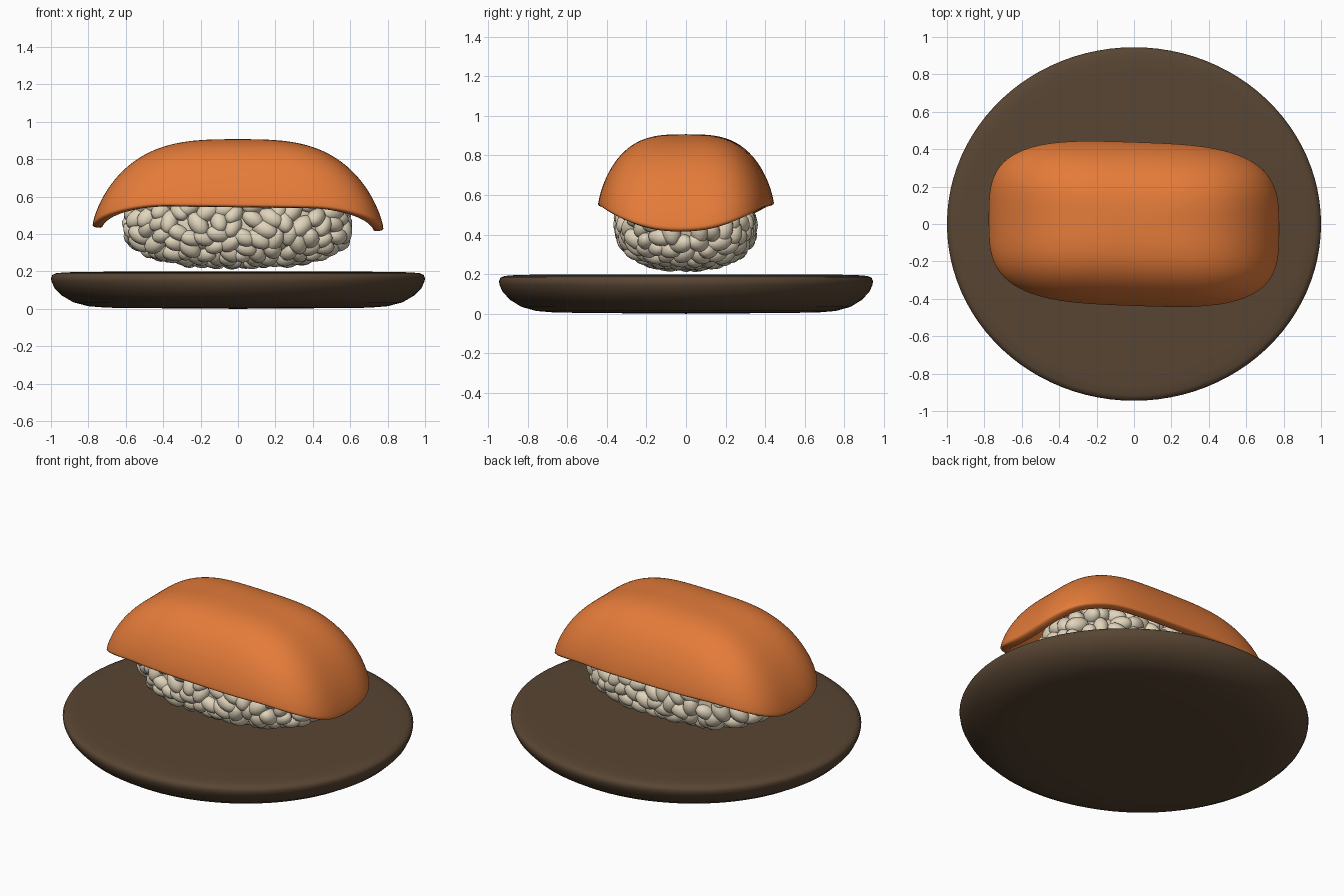
import bpy, bmesh, random
from math import sin, cos, pi, copysign
from mathutils import Vector, Matrix

random.seed(4)
if "Cube" in bpy.data.objects:
    bpy.data.objects.remove(bpy.data.objects["Cube"])


def material(name, rgb):
    m = bpy.data.materials.new(name)
    m.use_nodes = True
    m.diffuse_color = (*rgb, 1)
    m.node_tree.nodes["Principled BSDF"].inputs["Base Color"].default_value = (*rgb, 1)
    return m


def finish(bm, name, mat):
    bmesh.ops.recalc_face_normals(bm, faces=bm.faces)
    for f in bm.faces:
        f.smooth = True
    mesh = bpy.data.meshes.new(name)
    bm.to_mesh(mesh)
    bm.free()
    mesh.materials.append(mat)
    ob = bpy.data.objects.new(name, mesh)
    bpy.context.collection.objects.link(ob)
    return ob


def power(v, e):
    return copysign(abs(v) ** e, v)


def ring_surface(rings, segments, point):
    """Rings of points around a centre point; point(ring, angle) -> position."""
    bm = bmesh.new()
    centre = bm.verts.new(point(rings[0], 0))
    loops = [[bm.verts.new(point(r, 2 * pi * i / segments)) for i in range(segments)]
             for r in rings[1:]]
    for i in range(segments):
        j = (i + 1) % segments
        bm.faces.new((centre, loops[0][i], loops[0][j]))
        for a, b in zip(loops, loops[1:]):
            bm.faces.new((a[i], b[i], b[j], a[j]))
    return bm, loops


orange = material("salmon orange", (0.78, 0.2, 0.042))
cream = material("rice cream", (0.75, 0.66, 0.5))
brown = material("dark wood brown", (0.098, 0.06, 0.033))

# Oval plate, turned from a profile of (radius, height)
profile = [(0, 0), (0.4, 0.003), (0.7, 0.006), (0.8, 0.014), (0.88, 0.035), (0.94, 0.07),
           (0.98, 0.11), (0.997, 0.145), (1, 0.165), (0.992, 0.182), (0.97, 0.191),
           (0.92, 0.195), (0.8, 0.198), (0.4, 0.199)]
bm, loops = ring_surface(profile, 96, lambda p, a: (p[0] * cos(a), 0.945 * p[0] * sin(a), p[1]))
bm.faces.new(loops[-1])
finish(bm, "plate", brown)


# Fish slice: a domed sheet with a rounded oblong outline and drooping ends
def fish_point(u, a):
    s = 1 - (1 - u) ** 2
    ox, oy = 0.78 * power(cos(a), 0.6), 0.44 * power(sin(a), 0.6)
    edge = 0.545 - 0.12 * max(0, 1 - (oy / 0.42) ** 2) - 0.012 * ox
    drop = 1 - max(0, 1 - s ** 3.2) ** 0.7
    x, y = ox * s, oy * s
    return x, y - 0.035 * x, 0.907 - (0.907 - edge) * drop


bm, loops = ring_surface([i / 18 for i in range(19)], 72, fish_point)
fish = finish(bm, "fish_slice", orange)
solid = fish.modifiers.new("thickness", "SOLIDIFY")
solid.thickness = 0.055
solid.offset = -1
smooth = fish.modifiers.new("soft_edges", "SUBSURF")
smooth.levels = smooth.render_levels = 1

# Rice core that closes the gaps between grains
size = Vector((0.57, 0.315, 0.175))
middle = Vector((0, 0, 0.435))


def rice_surface(n):
    e = Vector((power(n.x, 0.8), power(n.y, 0.85), power(n.z, 0.8)))
    return Vector((e.x * size.x, e.y * size.y, e.z * size.z * (1.4 if n.z > 0 else 1)))


bm = bmesh.new()
bmesh.ops.create_icosphere(bm, subdivisions=4, radius=1)
for v in bm.verts:
    v.co = middle + rice_surface(v.co.normalized()) * 0.99
finish(bm, "rice_core", cream)

# Rice grains scattered evenly over the core, lying along its surface
spots = []
for _ in range(5000):
    n = Vector([random.gauss(0, 1) for k in range(3)]).normalized()
    p = rice_surface(n)
    if all((p - q).length > 0.062 for q in spots):
        spots.append(p)
bm = bmesh.new()
for p in spots:
    out = Vector([p[k] / size[k] ** 2 for k in range(3)]).normalized()
    turn = out.to_track_quat("Z", "Y").to_matrix().to_4x4()
    k = random.uniform(0.9, 1.12)
    grain = Matrix.Diagonal((0.066 * k, 0.045 * k, 0.044 * k, 1))
    spin = Matrix.Rotation(random.uniform(0, pi), 4, "Z") @ Matrix.Rotation(random.uniform(-0.4, 0.4), 4, "Y")
    bmesh.ops.create_uvsphere(bm, u_segments=14, v_segments=9, radius=1,
                              matrix=Matrix.Translation(middle + p) @ turn @ spin @ grain)
finish(bm, "rice_grains", cream)
